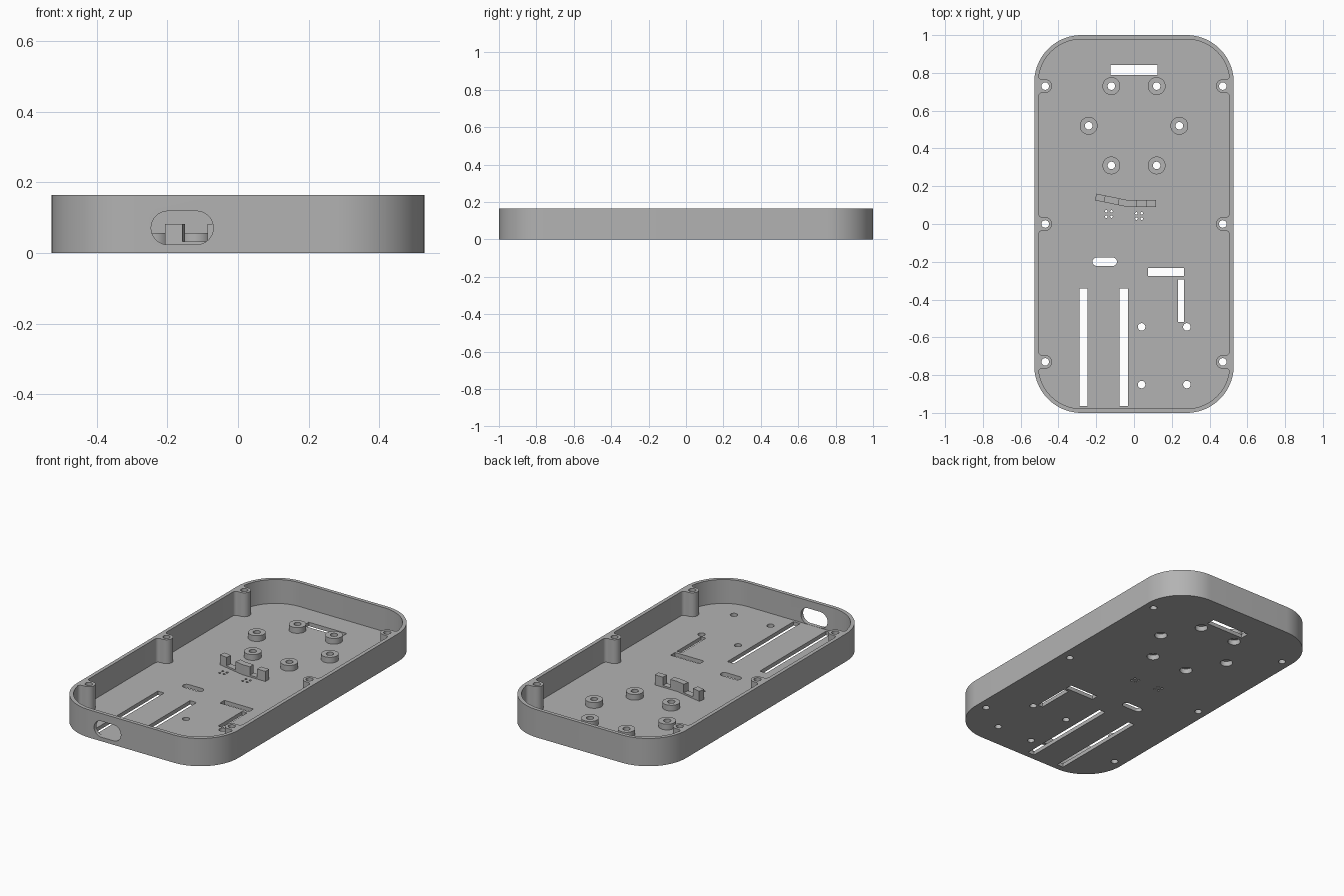
import bpy
import bmesh
from math import cos, sin, radians, atan2, hypot
from mathutils import Matrix, Vector

if "Cube" in bpy.data.objects:
    bpy.data.objects.remove(bpy.data.objects["Cube"])

HALF_X, HALF_Y, HEIGHT = 0.528, 1.0, 0.165
WALL, FLOOR, CORNER = 0.022, 0.023, 0.25

grey = bpy.data.materials.new("plain grey")
grey.use_nodes = True
COLOUR = (0.45, 0.45, 0.45, 1)
grey.diffuse_color = COLOUR
grey.node_tree.nodes["Principled BSDF"].inputs["Base Color"].default_value = COLOUR


def arc(cx, cy, r, a0, a1, n=16):
    """Points along an arc, angles in degrees."""
    angles = [radians(a0 + (a1 - a0) * i / n) for i in range(n + 1)]
    return [(cx + r * cos(a), cy + r * sin(a)) for a in angles]


def circle(cx, cy, r, n=32):
    return arc(cx, cy, r, 0, 360, n)[:-1]


def rect(x0, x1, y0, y1):
    return [(x0, y0), (x1, y0), (x1, y1), (x0, y1)]


def pill(x0, x1, y0, y1):
    r, cy = (y1 - y0) / 2, (y0 + y1) / 2
    return arc(x1 - r, cy, r, -90, 90) + arc(x0 + r, cy, r, 90, 270)


def add_prism(bm, outline, z0, z1):
    """Extrude a closed counter-clockwise outline from z0 to z1."""
    low = [bm.verts.new((x, y, z0)) for x, y in outline]
    high = [bm.verts.new((x, y, z1)) for x, y in outline]
    bm.faces.new(low[::-1])
    bm.faces.new(high)
    n = len(outline)
    for i in range(n):
        j = (i + 1) % n
        bm.faces.new((low[i], low[j], high[j], high[i]))


def make(name, prisms, matrix=None):
    bm = bmesh.new()
    for outline, z0, z1 in prisms:
        add_prism(bm, outline, z0, z1)
    if matrix:
        bm.transform(matrix)
    mesh = bpy.data.meshes.new(name)
    bm.to_mesh(mesh)
    bm.free()
    mesh.materials.append(grey)
    obj = bpy.data.objects.new(name, mesh)
    bpy.context.collection.objects.link(obj)
    return obj


def cut(obj, cutters):
    """Subtract the cutters and bake the result."""
    for cutter in cutters:
        mod = obj.modifiers.new("cut", 'BOOLEAN')
        mod.operation, mod.solver, mod.object = 'DIFFERENCE', 'EXACT', cutter
    graph = bpy.context.evaluated_depsgraph_get()
    mesh = bpy.data.meshes.new_from_object(obj.evaluated_get(graph))
    obj.modifiers.clear()
    obj.data = mesh


# Cavity outline: rounded rectangle with filleted screw bosses on both sides
BOSS_X, BOSS_R, FILLET = 0.47, 0.036, 0.02
BOSS_YS = (-0.73, 0, 0.73)
inner_x, inner_r = HALF_X - WALL, CORNER - WALL
cx, cy = HALF_X - CORNER, HALF_Y - CORNER
side = []
for y in BOSS_YS:
    fx, fy = inner_x - FILLET, BOSS_R + FILLET
    side += arc(fx, y - fy, FILLET, 0, 90, 6)
    side += arc(BOSS_X, y, BOSS_R, 270, 90, 16)
    side += arc(fx, y + fy, FILLET, -90, 0, 6)
half = side + arc(cx, cy, inner_r, 10, 90, 20)
half = arc(cx, -cy, inner_r, -90, -10, 20) + half
cavity_outline = half + [(-x, -y) for x, y in half]

quarter = arc(cx, cy, CORNER, 0, 90, 24)
right = arc(cx, -cy, CORNER, -90, 0, 24) + quarter
outer_outline = right + [(-x, -y) for x, y in right]

# Cutters
cavity = make("cavity_cutter", [(cavity_outline, FLOOR, 0.3)])

standoff_spots = [(s * x, y) for x, y in ((0.12, 0.73), (0.24, 0.52), (0.12, 0.31))
                  for s in (-1, 1)]
screw_spots = standoff_spots + [(s * BOSS_X, y) for y in BOSS_YS for s in (-1, 1)]
screw_spots += [(x, y) for x in (0.04, 0.28) for y in (-0.545, -0.85)]
openings = [circle(x, y, 0.02) for x, y in screw_spots]
openings += [
    rect(-0.125, 0.125, 0.79, 0.843),
    pill(-0.22, -0.09, -0.222, -0.178),
    rect(0.074, 0.265, -0.275, -0.233),
    rect(0.233, 0.265, -0.52, -0.294),
    rect(-0.288, -0.246, -0.963, -0.342),
    rect(-0.076, -0.033, -0.963, -0.342),
]
for mx, my in ((-0.133, 0.053), (0.027, 0.042)):
    openings += [circle(mx + sx * 0.014, my + sy * 0.014, 0.007, 12)
                 for sx in (-1, 1) for sy in (-1, 1)]
holes = make("hole_cutter", [(o, -0.1, 0.3) for o in openings])
recesses = make("recess_cutter", [(circle(x, y, 0.035), -0.1, 0.03)
                                  for x, y in standoff_spots])

# Cable port through the front wall
port = make("port_cutter", [(pill(-0.246, -0.07, 0.024, 0.119), 0.96, 1.1)],
            Matrix.Rotation(radians(90), 4, 'X'))

# Tray shell
parts = []
tray = make("tray", [(outer_outline, 0, HEIGHT)])
cut(tray, [cavity, holes, recesses, port])
parts.append(tray)

# Standoffs
standoffs = make("standoffs", [(circle(x, y, 0.047, 40), FLOOR - 0.004, 0.057)
                               for x, y in standoff_spots])
cut(standoffs, [holes, recesses])
parts.append(standoffs)

# Bent holder: a low rail carrying three raised blocks
BEND = Vector((-0.032, 0.108))
LEFT_END, RIGHT_END = Vector((-0.203, 0.143)), Vector((0.117, 0.108))
W = 0.018


def along(p, q, t0, t1):
    """Strip of the rail between two distances from p towards q."""
    d = (q - p).normalized()
    n = Vector((-d.y, d.x)) * W
    a, b = p + d * t0, p + d * t1
    return [tuple(v) for v in (a - n, b - n, b + n, a + n)]


len_l, len_r = (LEFT_END - BEND).length, (RIGHT_END - BEND).length
lo, rail_top, block_top = FLOOR - 0.004, 0.033, 0.083


def bent(left, right_len):
    """Outline mitred at the bend, reaching left and right of it."""
    l = along(BEND, LEFT_END, 0, left)
    r = along(BEND, RIGHT_END, 0, right_len)
    shift = W * (BEND.y - LEFT_END.y) / len_l / 2
    return [l[2], (BEND.x + shift, BEND.y - W), r[1], r[2],
            (BEND.x - shift, BEND.y + W), l[1]]


parts.append(make("holder_rail", [(bent(len_l - 0.002, len_r - 0.002), lo, rail_top)]))
parts.append(make("holder_blocks", [
    (along(BEND, LEFT_END, len_l - 0.05, len_l), lo, block_top),
    (bent(0.052, 0.047), lo, block_top),
    (along(BEND, RIGHT_END, len_r - 0.054, len_r), lo, block_top),
]))

# Remove the cutters and shade curved walls smooth
for cutter in (cavity, holes, recesses, port):
    bpy.data.objects.remove(cutter)
for obj in parts:
    bpy.ops.object.select_all(action='DESELECT')
    obj.select_set(True)
    bpy.context.view_layer.objects.active = obj
    bpy.ops.object.shade_smooth_by_angle(angle=radians(30))
